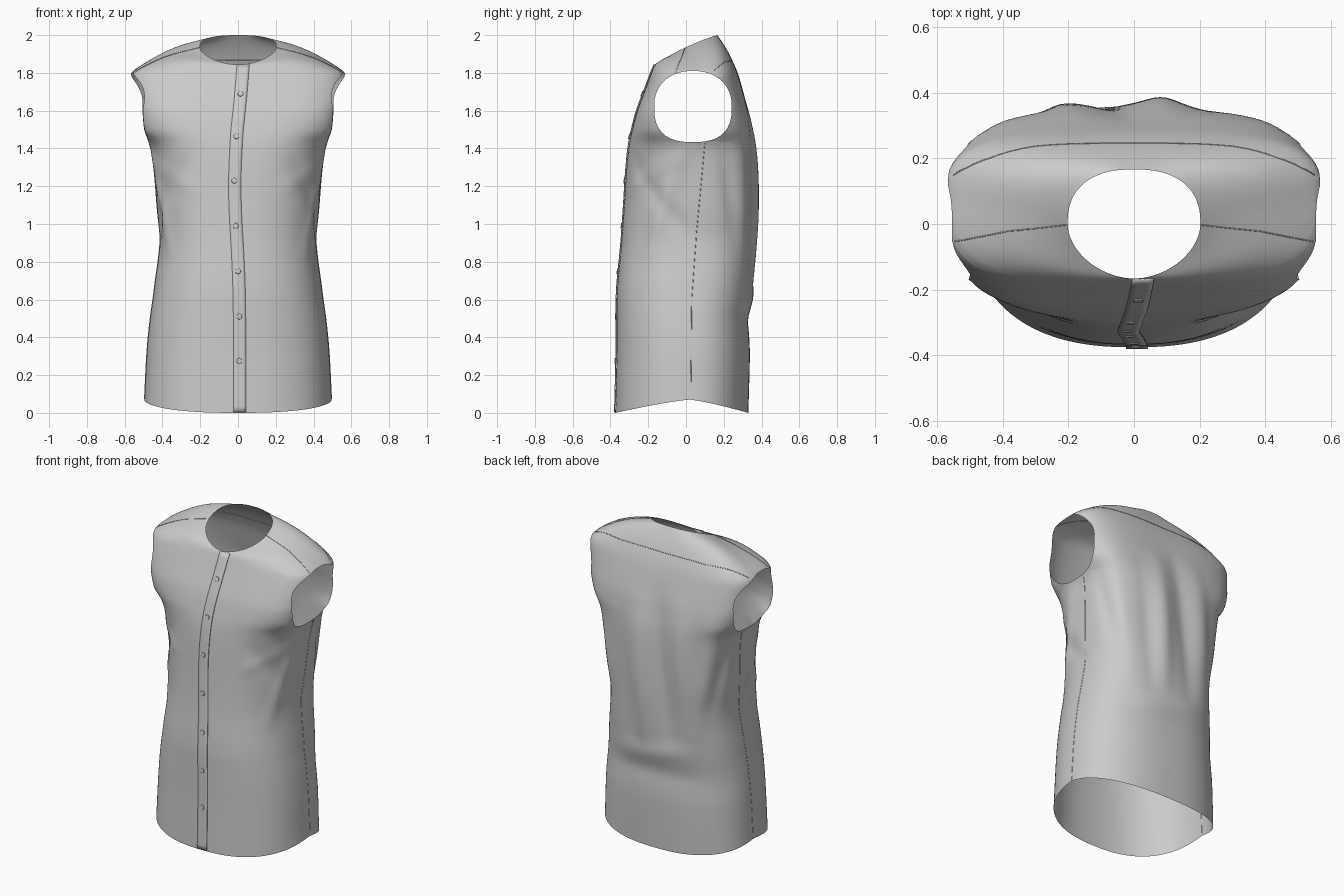
import bpy, bmesh, math
from mathutils import Vector
from mathutils.bvhtree import BVHTree

if "Cube" in bpy.data.objects:
    bpy.data.objects.remove(bpy.data.objects["Cube"])

# Body rings: z, half width, front y, back y, centre y, front power, back power
RINGS = [
    (0.00, .496, -.375, .330, .02, 2.4, 2.4),
    (0.30, .482, -.368, .338, .02, 2.4, 2.4),
    (0.48, .466, -.367, .335, .02, 2.4, 2.4),
    (0.65, .445, -.365, .350, .03, 2.4, 2.5),
    (0.90, .416, -.342, .362, .04, 2.4, 2.7),
    (1.10, .430, -.328, .366, .05, 2.4, 2.9),
    (1.30, .447, -.315, .364, .05, 2.5, 3.1),
    (1.42, .468, -.302, .357, .04, 2.8, 3.4),
    (1.50, .515, -.286, .346, .04, 3.3, 3.7),
    (1.60, .548, -.260, .328, .04, 3.6, 3.8),
    (1.72, .570, -.215, .298, .05, 3.5, 3.6),
    (1.80, .578, -.185, .275, .07, 3.3, 3.4),
]
# Soft folds on the left half and their mirror: start, end, width, height
FOLDS = [
    ((.44, .02, .92), (.30, -.27, 1.32), .05, -.014),
    ((.45, -.05, 1.32), (.36, -.20, .85), .045, .012),
    ((.46, .00, 1.38), (.25, -.30, 1.18), .045, .009),
    ((.49, -.17, 1.52), (.46, -.19, 1.42), .045, .010),
    ((.46, .20, 1.42), (.38, .27, .95), .045, -.012),
    ((.40, .29, 1.50), (.30, .34, .75), .055, .012),
]
# Folds that differ between the sides
SINGLE = [
    ((.10, .36, 1.55), (.06, .37, .75), .06, .021),
    ((-.03, .35, 1.65), (-.13, .35, .75), .06, -.018),
    ((-.19, .35, 1.60), (-.24, .34, .80), .06, .014),
    ((.24, .34, 1.50), (.16, .36, .70), .05, -.010),
    ((-.25, .33, .66), (.22, .33, .58), .06, .010),
    ((-.28, .31, .50), (.25, .31, .48), .06, -.008),
]
FOLDS = [(Vector(a), Vector(b), w, h) for a, b, w, h in FOLDS] + \
        [(Vector((-a[0],) + a[1:]), Vector((-b[0],) + b[1:]), w, h) for a, b, w, h in FOLDS] + \
        [(Vector(a), Vector(b), w, h) for a, b, w, h in SINGLE]
SEG, ROWS, SHOULDER = 144, 84, 14


def ring_at(z):
    """Smoothly interpolated ring values at height z."""
    i = max(k for k in range(len(RINGS) - 1) if RINGS[k][0] <= z + 1e-9)
    a, b = RINGS[i], RINGS[i + 1]
    p, q = RINGS[max(i - 1, 0)], RINGS[min(i + 2, len(RINGS) - 1)]
    h = b[0] - a[0]
    t = (z - a[0]) / h
    out = []
    for k in range(1, 7):
        m0 = (b[k] - p[k]) / (b[0] - p[0]) * h
        m1 = (q[k] - a[k]) / (q[0] - a[0]) * h
        out.append((2*t**3 - 3*t*t + 1)*a[k] + (t**3 - 2*t*t + t)*m0
                   + (3*t*t - 2*t**3)*b[k] + (t**3 - t*t)*m1)
    return out


def oval(ang, n):
    """Unit superellipse point."""
    c, s = math.cos(ang), math.sin(ang)
    r = (abs(c)**n + abs(s)**n) ** (-1 / n)
    return c * r, s * r


def body_point(z, ang):
    rx, yf, yb, yc, nf, nb = ring_at(z)
    back = math.sin(ang) > 0
    u, v = oval(ang, nb if back else nf)
    y = yc + v * ((yb - yc) if back else (yc - yf))
    lift = .07 * (1 - min(1, abs(v)) ** 1.25) * max(0, 1 - z / .6)
    p = Vector((rx * u, y, z + lift))
    push = 0
    for a, b, w, h in FOLDS:
        d = b - a
        t = max(0, min(1, (p - a).dot(d) / d.length_squared))
        push += h * math.exp(-((p - a - d * t).length / w) ** 2) * (.35 + .65 * math.sin(math.pi * t))
    return p + Vector((math.cos(ang), math.sin(ang), 0)) * push


def neck_point(ang):
    u, v = oval(ang, 2.4 if math.sin(ang) > 0 else 1.85)
    y = .166 * v
    return Vector((.202 * u, y, 1.922 + .47 * y + .014 * (1 - v * v)))


def shoulder_point(s, ang):
    a, b = body_point(1.8, ang), neck_point(ang)
    p = a.lerp(b, s)
    p.z += (.075 + .06 * max(0, math.sin(ang)) ** 2) * (b - a).xy.length * math.sin(math.pi * s)
    return p


def add_object(name, bm):
    me = bpy.data.meshes.new(name)
    bm.to_mesh(me)
    ob = bpy.data.objects.new(name, me)
    bpy.context.collection.objects.link(ob)
    for f in me.polygons:
        f.use_smooth = True
    return ob


# Shirt body: rings from hem to shoulder, then over to the neckline
bm = bmesh.new()
grid = []
for r in range(ROWS + SHOULDER + 1):
    row = []
    for k in range(SEG):
        ang = 2 * math.pi * k / SEG
        p = body_point(1.8 * r / ROWS, ang) if r <= ROWS else shoulder_point((r - ROWS) / SHOULDER, ang)
        row.append(bm.verts.new(p))
    grid.append(row)
for a, b in zip(grid, grid[1:]):
    for k in range(SEG):
        j = (k + 1) % SEG
        bm.faces.new((a[k], a[j], b[j], b[k]))
soft = [v for row in grid[ROWS - 8:-1] for v in row]
for _ in range(4):
    bmesh.ops.smooth_vert(bm, verts=soft, factor=.5, use_axis_x=True, use_axis_y=True, use_axis_z=True)
bm.normal_update()
surface = BVHTree.FromBMesh(bm)

# Armholes: clean cut through each side, flatter along the bottom
CY, CZ, RY, RZ, N = .037, 1.622, .205, .188, 48
for side in (1, -1):
    inside = [f for f in bm.faces if f.calc_center_median().x * side > .3 and f.calc_center_median().z > 1.3]
    for i in range(N):
        a = 2 * math.pi * i / N
        n = 2.2 if math.sin(a) > 0 else 2.6
        u, v = oval(a, n)
        co = Vector((0, CY + RY * u, CZ + RZ * v))
        no = Vector((0, math.copysign(abs(u) ** (n - 1), u) / RY,
                     math.copysign(abs(v) ** (n - 1), v) / RZ)).normalized()
        geom = set(inside)
        for f in inside:
            geom.update(f.edges)
            geom.update(f.verts)
        res = bmesh.ops.bisect_plane(bm, geom=list(geom), dist=1e-5, plane_co=co, plane_no=no)
        faces = {g for g in res['geom'] if isinstance(g, bmesh.types.BMFace)}
        faces |= {f for f in inside if f.is_valid}
        inside = [f for f in faces if (f.calc_center_median() - co).dot(no) < 0]
    bmesh.ops.delete(bm, geom=inside, context='FACES')
add_object("shirt_body", bm)
bm.free()


def front_y(x, z):
    hit = surface.ray_cast(Vector((x, -1, z)), Vector((0, 1, 0)))[0]
    if hit is None or hit.y > 0:
        hit = surface.find_nearest(Vector((x, -.18, z)))[0]
    return hit.y


def placket_left(z):
    """Left edge of the button band, drifting gently along its length."""
    return -.024 - .026 * math.exp(-((z - 1.2) / .38) ** 2) + .02 * max(0, z - 1.5) / .35


# Button band down the front
bm = bmesh.new()
rows = []
for i in range(61):
    z = .004 + 1.84 * i / 60
    x0 = placket_left(z)
    rows.append([bm.verts.new((x, front_y(x, z) - .006, z)) for x in (x0 + .066 * k / 4 for k in range(5))])
for a, b in zip(rows, rows[1:]):
    for k in range(4):
        bm.faces.new((a[k], a[k + 1], b[k + 1], b[k]))
band = add_object("button_band", bm)
bm.free()
mod = band.modifiers.new("thickness", 'SOLIDIFY')
mod.thickness = .005
mod.offset = -1

# Buttons
for z in (1.69, 1.465, 1.23, .99, .75, .51, .275):
    x = placket_left(z) + .031
    slope = math.atan2(front_y(x, z + .03) - front_y(x, z - .03), .06)
    bpy.ops.mesh.primitive_cylinder_add(vertices=20, radius=.015, depth=.006,
                                        location=(x, front_y(x, z) - .007, z),
                                        rotation=(math.pi / 2 - slope, 0, 0))
    ob = bpy.context.object
    ob.name = "button"
    bev = ob.modifiers.new("rim", 'BEVEL')
    bev.width, bev.segments = .002, 2
    bpy.ops.object.shade_smooth_by_angle()


def seam(name, pts, sx=1):
    """Thin stitched line laid on the cloth along a rough path."""
    pts = [Vector((p[0] * sx, p[1], p[2])) for p in pts]
    path = [a.lerp(b, t / 16) for a, b in zip(pts, pts[1:]) for t in range(16)] + [pts[-1]]
    cu = bpy.data.curves.new(name, 'CURVE')
    cu.dimensions = '3D'
    cu.bevel_depth, cu.bevel_resolution = .002, 1
    sp = cu.splines.new('POLY')
    sp.points.add(len(path) - 1)
    for q, p in zip(sp.points, path):
        q.co = (*surface.find_nearest(p)[0], 1)
    bpy.context.collection.objects.link(bpy.data.objects.new(name, cu))


# Shoulder, yoke and side seams
for sx in (1, -1):
    seam("shoulder_seam", [(.2, 0, 1.93), (.38, -.02, 1.88), (.55, -.055, 1.81)], sx)
    seam("yoke_seam", [(0, .255, 1.87), (.3, .25, 1.87), (.44, .205, 1.86), (.555, .15, 1.815)], sx)
    seam("side_seam", [(.5, .025, .075), (.46, .03, .6), (.41, .055, .95), (.46, .1, 1.43)], sx)
